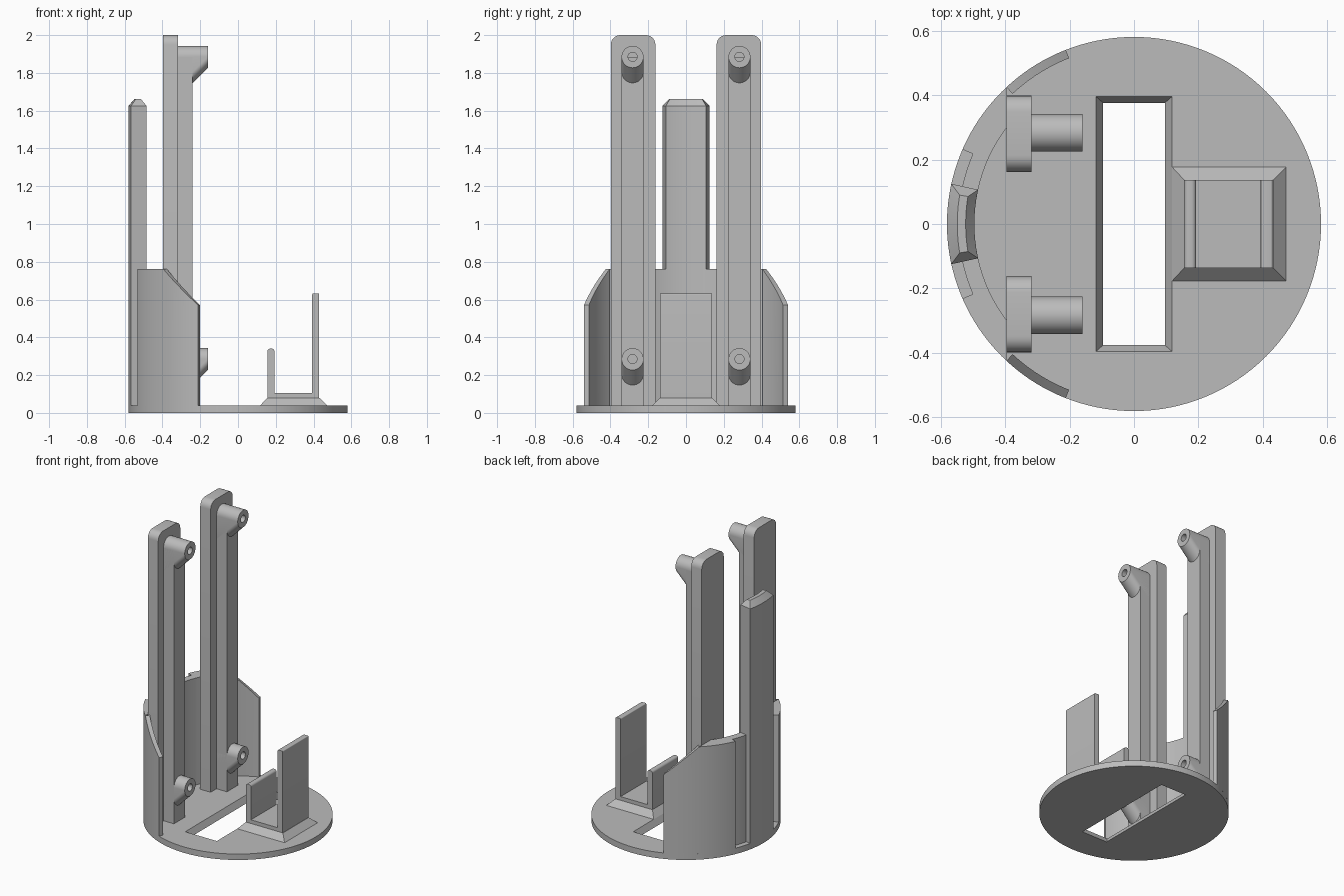
import bpy, bmesh
from math import sin, cos, pi, radians

if "Cube" in bpy.data.objects:
    bpy.data.objects.remove(bpy.data.objects["Cube"])

grey = bpy.data.materials.new("plain grey")
grey.use_nodes = True
grey.diffuse_color = (0.5, 0.5, 0.5, 1)
grey.node_tree.nodes["Principled BSDF"].inputs["Base Color"].default_value = (0.5, 0.5, 0.5, 1)

R = 0.58        # outer radius of the base and the rear wall
FLOOR = 0.04    # top of the base


def finish(name, bm, smooth=True):
    bmesh.ops.remove_doubles(bm, verts=bm.verts, dist=1e-5)
    bmesh.ops.recalc_face_normals(bm, faces=bm.faces)
    mesh = bpy.data.meshes.new(name)
    bm.to_mesh(mesh)
    bm.free()
    ob = bpy.data.objects.new(name, mesh)
    bpy.context.scene.collection.objects.link(ob)
    mesh.materials.append(grey)
    if smooth:
        shade(ob)
    return ob


def shade(ob):
    bpy.ops.object.select_all(action='DESELECT')
    ob.select_set(True)
    bpy.context.view_layer.objects.active = ob
    bpy.ops.object.shade_smooth_by_angle(angle=radians(25))


def loft(name, rings, strip_caps=False, smooth=True):
    """Bridge closed rings of equal length and cap both ends."""
    bm = bmesh.new()
    vs = [[bm.verts.new(p) for p in ring] for ring in rings]
    n = len(rings[0])
    for a, b in zip(vs, vs[1:]):
        for i in range(n):
            j = (i + 1) % n
            bm.faces.new((a[i], a[j], b[j], b[i]))
    for ring in (vs[0], vs[-1]):
        if strip_caps:      # curved caps made of quads
            for i in range(n // 2 - 1):
                bm.faces.new((ring[i], ring[i + 1], ring[n - 2 - i], ring[n - 1 - i]))
        else:
            bm.faces.new(ring)
    return finish(name, bm, smooth)


def rect(x0, x1, y0, y1, z):
    return [(x0, y0, z), (x1, y0, z), (x1, y1, z), (x0, y1, z)]


def box(name, x0, x1, y0, y1, z0, z1):
    return loft(name, [rect(x0, x1, y0, y1, z0), rect(x0, x1, y0, y1, z1)], smooth=False)


def arc_ring(outer, inner, r_out, r_in, z0, z1, side=1, n=16):
    """Outline of a ring sector, angles in degrees, height running from z0 to z1."""
    def arc(span, r):
        pts = []
        for i in range(n + 1):
            t = i / n
            a = radians(span[0] + (span[1] - span[0]) * t)
            pts.append((r * cos(a), side * r * sin(a), z0 + (z1 - z0) * t))
        return pts
    return arc(outer, r_out) + arc(inner, r_in)[::-1]


def rounded(a0, a1, b0, b1, r, n=6):
    """Rectangle outline whose two upper corners are rounded."""
    pts = [(a0, b0), (a1, b0)]
    for cx, start in ((a1 - r, 0), (a0 + r, pi / 2)):
        for i in range(n + 1):
            t = start + pi / 2 * i / n
            pts.append((cx + r * cos(t), b1 - r + r * sin(t)))
    return pts


# Base disc with a tapered slot
circle = [(R * cos(2 * pi * i / 128), R * sin(2 * pi * i / 128)) for i in range(128)]
base = loft("base_disc", [[(x, y, z) for x, y in circle] for z in (0, FLOOR)], smooth=False)
cutter = loft("slot_cutter", [rect(-0.0905, 0.0905, -0.371, 0.371, -0.01),
                              rect(-0.1235, 0.1235, -0.4, 0.4, 0.05)], smooth=False)
mod = base.modifiers.new("slot", 'BOOLEAN')
mod.operation = 'DIFFERENCE'
mod.solver = 'EXACT'
mod.object = cutter
bpy.context.view_layer.objects.active = base
bpy.ops.object.modifier_apply(modifier="slot")
bpy.data.objects.remove(cutter)
shade(base)

# Holder: sloped foot, floor pad and two upright clips
foot = loft("holder_foot", [rect(0.118, 0.472, -0.177, 0.177, FLOOR),
                            rect(0.155, 0.432, -0.137, 0.137, 0.08)], smooth=False)
box("holder_pad", 0.155, 0.43, -0.137, 0.137, 0.08, 0.105)
for name, x0, x1, top, r in (("short_clip", 0.155, 0.193, 0.34, 0.015),
                             ("tall_clip", 0.393, 0.43, 0.632, 0.006)):
    outline = rounded(x0, x1, 0.08, top, r)
    loft(name, [[(x, y, z) for x, z in outline] for y in (-0.137, 0.137)])

# Rear wall: recessed middle, thick sides and thin sloped wings
WALL = 0.762
middle = (156.5, 203.5)
loft("wall_middle", [arc_ring(middle, middle, 0.545, 0.495, z, z) for z in (FLOOR, WALL)], True)
for side, label in ((1, "right"), (-1, "left")):
    loft("wall_side_" + label,
         [arc_ring((133, 156.5), (142.9, 156.5), R, 0.495, z, z, side) for z in (FLOOR, WALL)], True)
    wing = (111.4, 133)
    loft("wall_wing_" + label,
         [arc_ring(wing, wing, R, 0.552, FLOOR, FLOOR, side),
          arc_ring(wing, wing, R, 0.552, 0.57, WALL, side)], True)

# Tall rear tab with a chamfered top
tab, tip = (167.6, 192.4), (170.6, 189.4)
loft("rear_tab", [arc_ring(tab, tab, R, 0.495, FLOOR, FLOOR),
                  arc_ring(tab, tab, R, 0.495, 1.625, 1.625),
                  arc_ring(tip, tip, 0.548, 0.522, 1.662, 1.662)], True)


def peg(name, yc, zc, r=0.058, hole=0.024, x_front=-0.16, x_back=-0.318):
    """Round screw peg, bored at the front, with an underside sloping down to the rib."""
    half = 16
    turn = [pi * i / half for i in range(half + 1)] + [pi + pi * i / half for i in range(half + 1)]
    drop = x_front - x_back

    def ring(x, rad, lower=0):
        return [(x, yc + rad * cos(t), zc + rad * sin(t) - (lower if k > half else 0))
                for k, t in enumerate(turn)]
    loft(name, [ring(x_back, r, drop), ring(x_front, r),
                ring(x_front, hole), ring(x_front - 0.1, hole)])


# Pair of posts: rounded back plate, rib and two pegs each
for side, label in ((1, "back"), (-1, "front")):
    yc = side * 0.283
    outline = rounded(side * 0.28 - 0.118, side * 0.28 + 0.118, FLOOR, 2.0, 0.05)
    loft("post_plate_" + label, [[(x, y, z) for y, z in outline] for x in (-0.396, -0.318)])
    box("post_rib_" + label, -0.318, -0.24, yc - 0.058, yc + 0.058, FLOOR, 1.885)
    for where, z in (("upper", 1.885), ("lower", 0.285)):
        peg("peg_%s_%s" % (where, label), yc, z)
